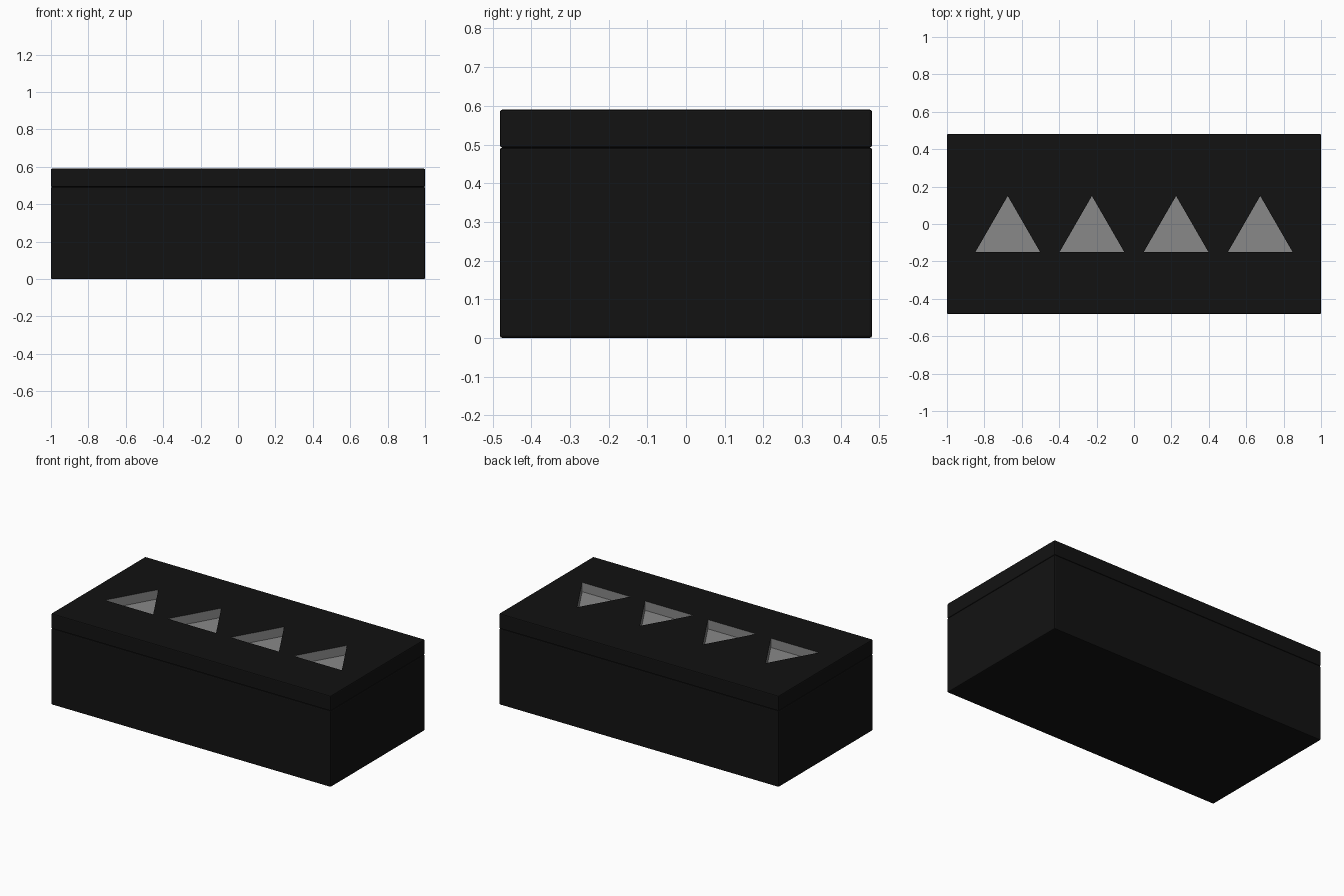
import bpy, bmesh

if "Cube" in bpy.data.objects:
    bpy.data.objects.remove(bpy.data.objects["Cube"])

LENGTH, WIDTH, SEAM, TOP, EDGE = 2.0, 0.962, 0.492, 0.59, 0.006
HOLES = [-0.675, -0.225, 0.225, 0.675]
DEPTH = 0.06

black = bpy.data.materials.new("black")
black.diffuse_color = (0.006, 0.006, 0.006, 1)
black.use_nodes = True
black.node_tree.nodes["Principled BSDF"].inputs["Base Color"].default_value = black.diffuse_color
grey = bpy.data.materials.new("grey")
grey.diffuse_color = (0.25, 0.25, 0.25, 1)
grey.use_nodes = True
grey.node_tree.nodes["Principled BSDF"].inputs["Base Color"].default_value = grey.diffuse_color


def add_object(name, bm, *mats):
    mesh = bpy.data.meshes.new(name)
    bm.to_mesh(mesh)
    bm.free()
    for m in mats:
        mesh.materials.append(m)
    ob = bpy.data.objects.new(name, mesh)
    bpy.context.collection.objects.link(ob)
    return ob


def box(name, z0, z1):
    bm = bmesh.new()
    bmesh.ops.create_cube(bm, size=1)
    bmesh.ops.scale(bm, vec=(LENGTH, WIDTH, z1 - z0), verts=bm.verts)
    bmesh.ops.translate(bm, vec=(0, 0, (z0 + z1) / 2), verts=bm.verts)
    bmesh.ops.bevel(bm, geom=bm.edges[:], offset=EDGE, segments=2,
                    profile=0.5, affect='EDGES')
    return add_object(name, bm, black, grey)


def triangle_prism(bm, cx, z0, z1):
    pts = [(cx - 0.173, -0.15), (cx + 0.173, -0.15), (cx, 0.15)]
    face = bm.faces.new([bm.verts.new((x, y, z0)) for x, y in pts])
    up = bmesh.ops.extrude_face_region(bm, geom=[face])
    bmesh.ops.translate(bm, vec=(0, 0, z1 - z0),
                        verts=[v for v in up["geom"] if isinstance(v, bmesh.types.BMVert)])
    bmesh.ops.recalc_face_normals(bm, faces=bm.faces)


# Body and lid
box("body", 0, SEAM)
lid = box("lid", SEAM, TOP)

# Four triangular recesses in the lid, grey inside
bm = bmesh.new()
for cx in HOLES:
    triangle_prism(bm, cx, TOP - DEPTH, TOP + 0.1)
cutter = add_object("recess_cutter", bm, black, grey)
for p in cutter.data.polygons:
    p.material_index = 1
cutter.hide_render = True
cutter.hide_viewport = False
cutter.display_type = 'WIRE'
cut = lid.modifiers.new("recesses", 'BOOLEAN')
cut.operation = 'DIFFERENCE'
cut.solver = 'EXACT'
cut.object = cutter
